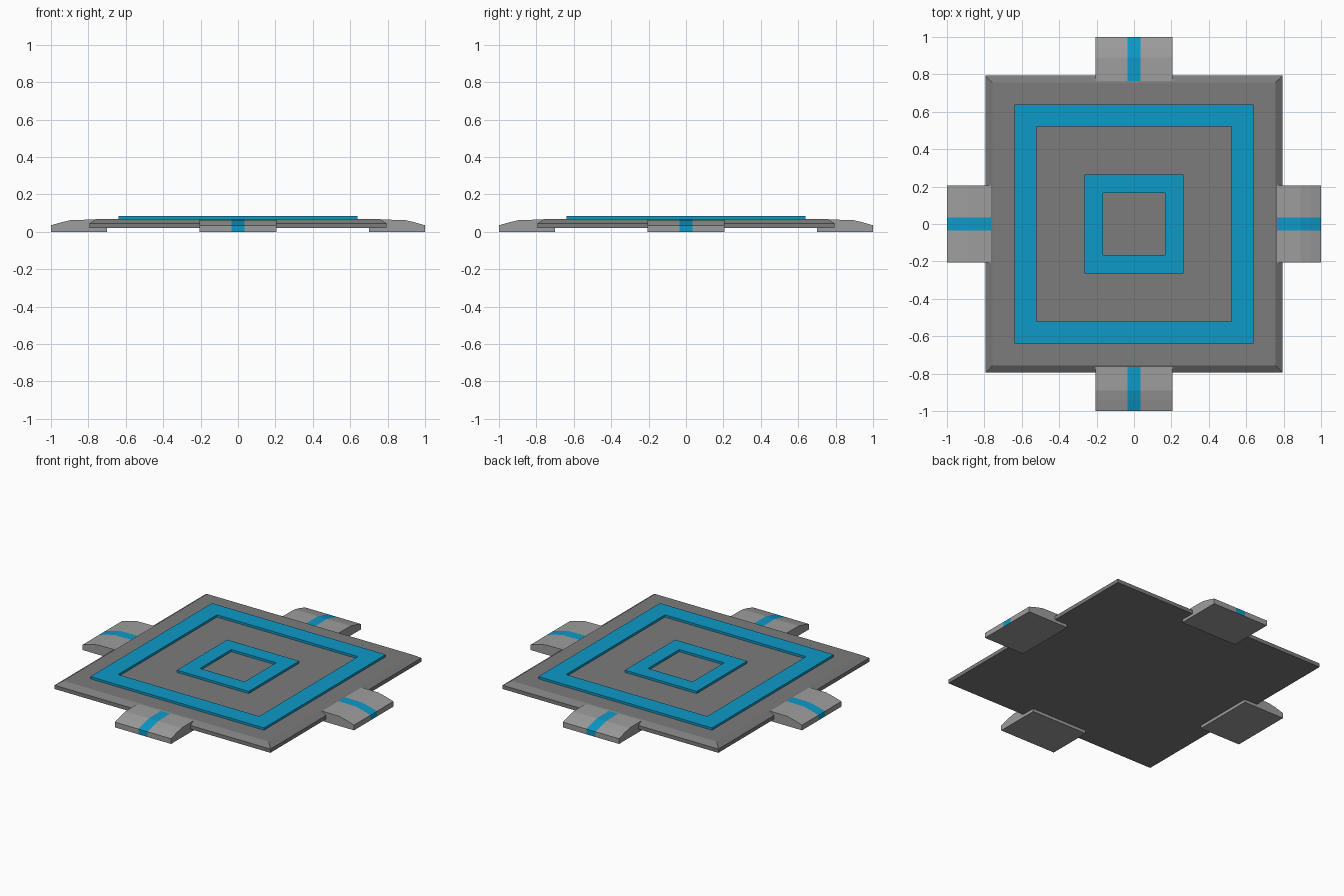
import bpy, bmesh
from math import pi
from mathutils import Matrix

if "Cube" in bpy.data.objects:
    bpy.data.objects.remove(bpy.data.objects["Cube"])


def material(name, rgb):
    m = bpy.data.materials.new(name)
    m.diffuse_color = (*rgb, 1)
    m.use_nodes = True
    m.node_tree.nodes["Principled BSDF"].inputs["Base Color"].default_value = m.diffuse_color
    return m


BLUE = material("blue_paint", (0.004, 0.32, 0.58))
DARK = material("dark_grey", (0.2, 0.2, 0.2))
GREY = material("mid_grey", (0.34, 0.34, 0.34))


def finish(name, bm, mats):
    bmesh.ops.recalc_face_normals(bm, faces=bm.faces)
    mesh = bpy.data.meshes.new(name)
    bm.to_mesh(mesh)
    bm.free()
    for m in mats:
        mesh.materials.append(m)
    obj = bpy.data.objects.new(name, mesh)
    bpy.context.collection.objects.link(obj)
    return obj


def square_loft(name, profile, mat, closed=False):
    """Sweep a (half width, height) profile round a square."""
    bm = bmesh.new()
    loops = [[bm.verts.new((sx * r, sy * r, z))
              for sx, sy in ((-1, -1), (1, -1), (1, 1), (-1, 1))]
             for r, z in profile]
    pairs = list(zip(loops, loops[1:]))
    if closed:
        pairs.append((loops[-1], loops[0]))
    else:
        bm.faces.new(loops[0])
        bm.faces.new(loops[-1])
    for a, b in pairs:
        for i in range(4):
            j = (i + 1) % 4
            bm.faces.new((a[i], a[j], b[j], b[i]))
    return finish(name, bm, [mat])


def foot(name, angle):
    """Sloped foot with a painted centre stripe."""
    profile = [(0.70, 0), (1.0, 0), (1.0, 0.035), (0.945, 0.051),
               (0.89, 0.064), (0.70, 0.066)]
    bm = bmesh.new()
    rows = [[bm.verts.new((x, y, z)) for x, z in profile]
            for y in (-0.207, -0.034, 0.034, 0.207)]
    n = len(profile)
    for k in range(3):
        for i in range(n):
            j = (i + 1) % n
            f = bm.faces.new((rows[k][i], rows[k][j],
                              rows[k + 1][j], rows[k + 1][i]))
            # stripe covers the outer end and the top only
            f.material_index = 1 if k == 1 and 1 <= i <= 4 else 0
    bm.faces.new(rows[0])
    bm.faces.new(rows[-1])
    bm.transform(Matrix.Rotation(angle, 4, 'Z'))
    return finish(name, bm, [GREY, BLUE])


# Square plate with bevelled rim
square_loft("base_plate", [(0.795, 0.02), (0.795, 0.045), (0.757, 0.07)], DARK)

# Raised square rings
for name, outer, inner in (("outer_ring", 0.64, 0.52), ("inner_ring", 0.265, 0.165)):
    square_loft(name, [(outer, 0.066), (outer, 0.085), (inner, 0.085), (inner, 0.066)],
                BLUE, closed=True)

# Four feet, one per side
for i, side in enumerate(("right", "back", "left", "front")):
    foot(side + "_foot", i * pi / 2)
